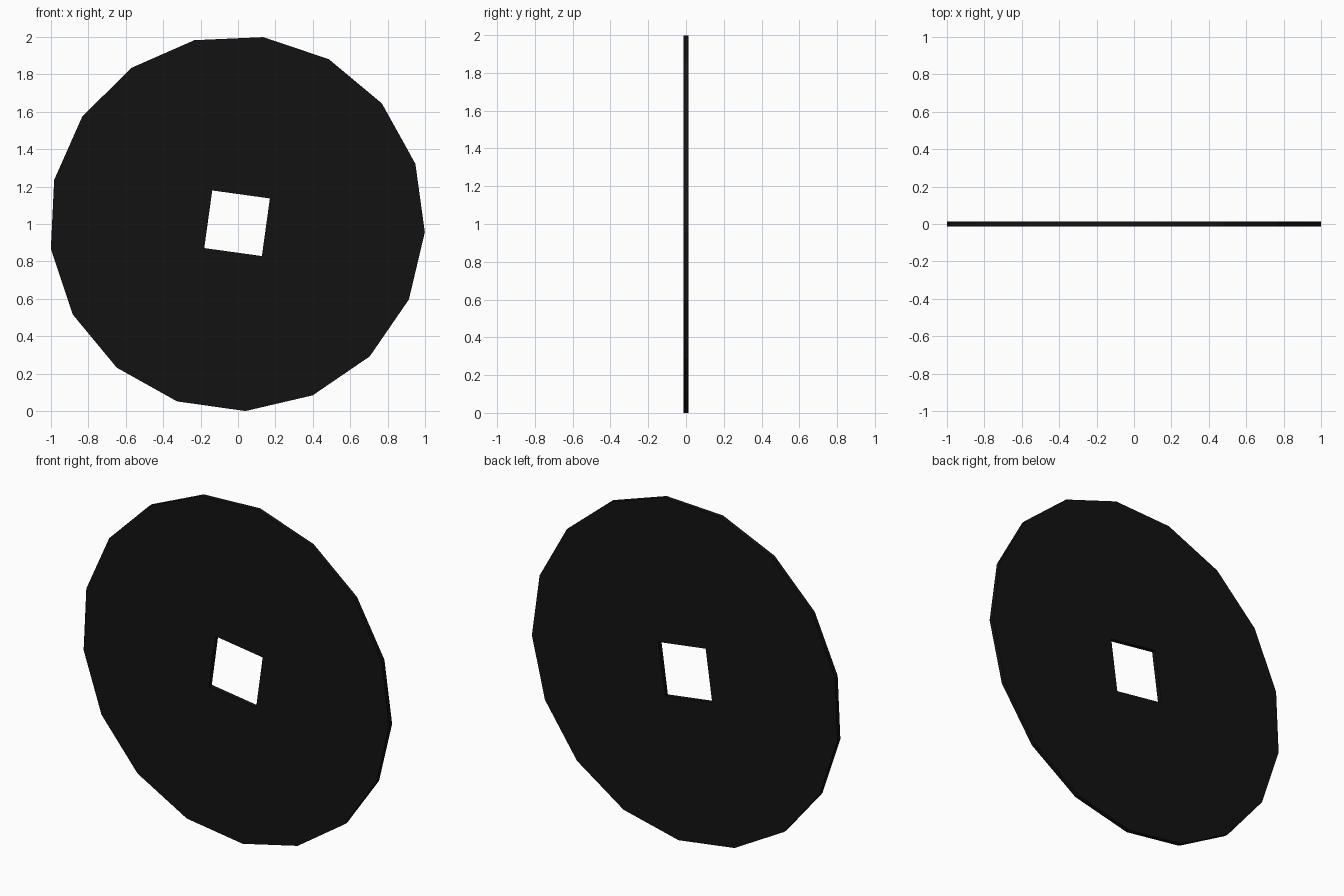
import bpy, bmesh
from math import sin, cos, radians, tau
from mathutils import Vector

if "Cube" in bpy.data.objects:
    bpy.data.objects.remove(bpy.data.objects["Cube"])

CENTRE_X, CENTRE_Z, THICKNESS = -0.005, 1.004, 0.026


def add_loop(bm, sides, radius, start_deg):
    """Closed regular polygon of edges in the front plane."""
    verts = []
    for i in range(sides):
        a = radians(start_deg) + tau * i / sides
        verts.append(bm.verts.new((CENTRE_X + radius * cos(a), -THICKNESS / 2,
                                   CENTRE_Z + radius * sin(a))))
    return [bm.edges.new((verts[i], verts[(i + 1) % sides])) for i in range(sides)]


# Disc face: 17-sided rim with a tilted square hole
bm = bmesh.new()
edges = add_loop(bm, 17, 1.005, -87.45) + add_loop(bm, 4, 0.22, 37.1)
bmesh.ops.triangle_fill(bm, edges=edges, use_beauty=True, normal=(0, -1, 0))

# Thickness
ext = bmesh.ops.extrude_face_region(bm, geom=bm.faces[:], use_keep_orig=True)
moved = [g for g in ext["geom"] if isinstance(g, bmesh.types.BMVert)]
bmesh.ops.translate(bm, verts=moved, vec=Vector((0, THICKNESS, 0)))
bmesh.ops.recalc_face_normals(bm, faces=bm.faces[:])

mesh = bpy.data.meshes.new("holed_disc")
bm.to_mesh(mesh)
bm.free()
disc = bpy.data.objects.new("holed_disc", mesh)
bpy.context.collection.objects.link(disc)

# Near-black finish
black = bpy.data.materials.new("black")
black.diffuse_color = (0.006, 0.006, 0.006, 1)
black.use_nodes = True
black.node_tree.nodes["Principled BSDF"].inputs["Base Color"].default_value = black.diffuse_color
mesh.materials.append(black)
